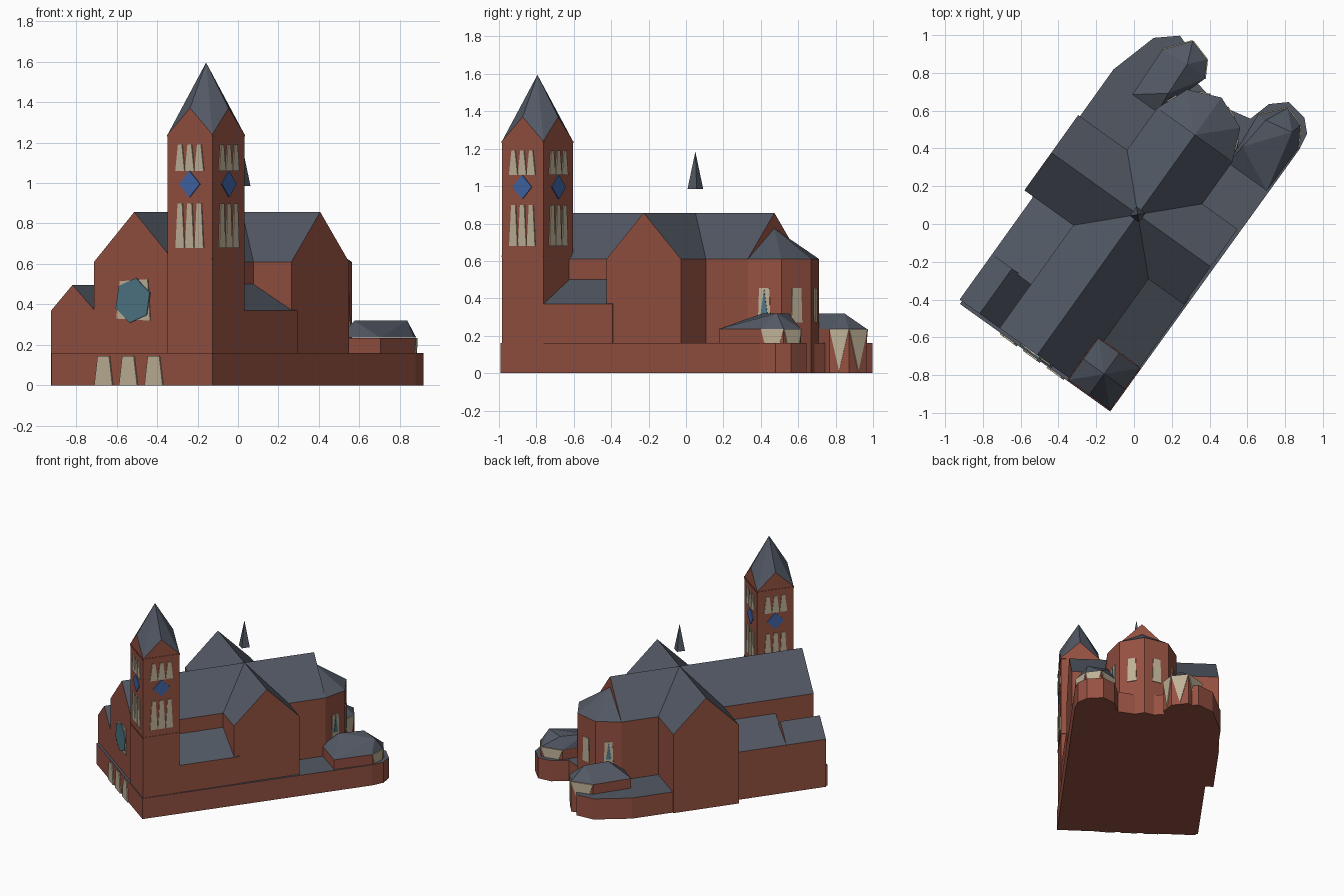
import bpy, bmesh, math
from mathutils import Vector

if "Cube" in bpy.data.objects:
    bpy.data.objects.remove(bpy.data.objects["Cube"])

# Building axes: s runs from facade to apse, t runs to the right of the nave
C, U, V = Vector((0.02, 0.05, 0)), Vector((0.582, 0.813, 0)), Vector((0.813, -0.582, 0))


def world(p):
    return C + U * p[0] + V * p[1] + Vector((0, 0, p[2]))


def material(name, rgb):
    m = bpy.data.materials.new(name)
    m.diffuse_color = (*rgb, 1)
    m.use_nodes = True
    m.node_tree.nodes["Principled BSDF"].inputs["Base Color"].default_value = m.diffuse_color
    return m


BRICK = material("brick red", (0.30, 0.082, 0.053))
SLATE = material("slate grey", (0.084, 0.098, 0.127))
STONE = material("pale stone", (0.52, 0.44, 0.31))
BLUE = material("clock blue", (0.054, 0.127, 0.376))
TEAL = material("teal glass", (0.076, 0.181, 0.231))


def finish(name, bm, mats):
    # With two materials, faces that look upward become roof
    bmesh.ops.recalc_face_normals(bm, faces=bm.faces[:])
    bm.normal_update()
    if len(mats) > 1:
        for f in bm.faces:
            f.material_index = 1 if f.normal.z > 0.2 else 0
    me = bpy.data.meshes.new(name)
    bm.to_mesh(me)
    bm.free()
    for m in mats:
        me.materials.append(m)
    ob = bpy.data.objects.new(name, me)
    bpy.context.collection.objects.link(ob)
    return ob


def solid(name, verts, faces, mats=(BRICK, SLATE)):
    bm = bmesh.new()
    vs = [bm.verts.new(world(p)) for p in verts]
    for f in faces:
        bm.faces.new([vs[i] for i in f])
    return finish(name, bm, mats)


def prism(name, pts, d, mats=(BRICK, SLATE)):
    n = len(pts)
    top = [tuple(a + b for a, b in zip(p, d)) for p in pts]
    faces = [list(range(n)), list(range(n, 2 * n))]
    faces += [[i, (i + 1) % n, (i + 1) % n + n, i + n] for i in range(n)]
    return solid(name, list(pts) + top, faces, mats)


def plate(name, centre, along, out, pts, mat, lift=0.0):
    # Thin flat panel on a wall; pts are (offset along wall, height)
    k = lift - 0.002
    base = [(centre[0] + along[0] * w + out[0] * k,
             centre[1] + along[1] * w + out[1] * k, z) for w, z in pts]
    prism(name, base, (out[0] * 0.008, out[1] * 0.008, 0), (mat,))


# Nave with choir, and the crossing transept
W, EAVE, RIDGE = 0.245, 0.61, 0.857
house = [(-W, 0), (W, 0), (W, EAVE), (0, RIDGE), (-W, EAVE)]
prism("nave", [(-0.915, t, z) for t, z in house], (1.435, 0, 0))
prism("transept", [(s, -0.563, z) for s, z in house], (0, 1.038, 0))

# Side aisles with lean-to roofs, and the gabled bay left of the facade
for name, side, s0, s1, edge in (("left_aisle", -1, -0.63, -0.2, 0.505),
                                 ("right_aisle", 1, -0.7, -0.2, 0.48)):
    prof = [(0.2, 0), (edge, 0), (edge, 0.37), (W, 0.5), (0.2, 0.5)]
    prism(name, [(s0, side * t, z) for t, z in prof], (s1 - s0, 0, 0))
prism("gabled_bay", [(-0.915, t, z) for t, z in
                     [(-0.505, 0), (-0.23, 0), (-0.23, 0.36), (-0.375, 0.497), (-0.505, 0.37)]],
      (0.295, 0, 0))

# Half-octagon apse with its roof and windows
arc = [(0.517 + W * math.cos(a), W * math.sin(a))
       for a in (math.radians(d) for d in (-90, -45, 0, 45, 90))]
ring = [(s, t, 0) for s, t in arc] + [(s, t, EAVE) for s, t in arc] + [(0.518, 0, 0.775)]
solid("apse", ring, [[0, 1, 2, 3, 4], [0, 4, 9, 10, 5]]
      + [[i, i + 1, i + 6, i + 5] for i in range(4)]
      + [[i + 5, i + 6, 10] for i in range(4)])
for i in range(4):
    (s0, t0), (s1, t1) = arc[i], arc[i + 1]
    L = math.hypot(s1 - s0, t1 - t0)
    al = ((s1 - s0) / L, (t1 - t0) / L)
    out = (al[1], -al[0])
    mid = ((s0 + s1) / 2, (t0 + t1) / 2)
    plate("apse_window", mid, al, out,
          [(-0.034, 0.27), (0.034, 0.27), (0.028, 0.455), (-0.028, 0.455)], STONE)
    if i in (0, 3):
        plate("apse_glass", mid, al, out,
              [(-0.018, 0.32), (0.018, 0.32), (0, 0.45)], TEAL, 0.004)

# Bell tower: walls rise into four gables under a folded spire
TS, TT, H = -0.79, 0.347, 0.136
corner = [(-H, -H), (-H, H), (H, H), (H, -H)]
verts = [(TS + a, TT + b, 0) for a, b in corner] + [(TS + a, TT + b, 1.24) for a, b in corner]
for i in range(4):
    (a, b), (c, d) = corner[i], corner[(i + 1) % 4]
    verts.append((TS + (a + c) / 2, TT + (b + d) / 2, 1.37))
verts.append((TS, TT, 1.595))
faces = [[0, 1, 2, 3]]
for i in range(4):
    j = (i + 1) % 4
    faces += [[i, j, j + 4, i + 8, i + 4], [i + 4, i + 8, 12], [i + 8, j + 4, 12]]
solid("bell_tower", verts, faces)

# Tower lancets, clock diamonds and string courses on each side
for out in ((-1, 0), (0, 1), (1, 0), (0, -1)):
    al = (-out[1], out[0])
    mid = (TS + out[0] * H, TT + out[1] * H)
    for w in (-0.058, 0, 0.058):
        plate("lower_lancet", mid, al, out,
              [(w - 0.027, 0.68), (w + 0.027, 0.68), (w + 0.014, 0.9), (w - 0.014, 0.9)], STONE)
        plate("upper_lancet", mid, al, out,
              [(w - 0.028, 1.06), (w + 0.028, 1.06), (w + 0.012, 1.19), (w - 0.012, 1.19)], STONE)
    plate("clock_diamond", mid, al, out,
          [(-0.063, 0.995), (0, 0.93), (0.063, 0.995), (0, 1.06)], BLUE)
    for z in (0.625, 1.235):
        plate("string_course", mid, al, out,
              [(-H, z - 0.005), (H, z - 0.005), (H, z + 0.005), (-H, z + 0.005)], BRICK, -0.002)

# Facade: rose window and three doors
front, al, out = (-0.915, 0), (0, 1), (-1, 0)
plate("rose_surround", front, al, out,
      [(-0.105, 0.33), (0.1, 0.32), (0.085, 0.525), (-0.085, 0.515)], STONE)
plate("rose_window", front, al, out,
      [(0.11 * math.cos(a) - 0.002, 0.42 + 0.112 * math.sin(a))
       for a in (math.radians(80 + 60 * k) for k in range(6))], TEAL, 0.005)
for t in (-0.17, -0.02, 0.135):
    plate("door", (-0.933, t), al, out,
          [(-0.055, 0), (0.055, 0), (0.035, 0.145), (-0.035, 0.145)], STONE, 0.002)

# Low plinth with rounded ends at the back
base = [(-0.933, -0.49), (-0.933, 0.488), (0.78, 0.495), (0.87, 0.48), (0.93, 0.42),
        (0.95, 0.304), (0.88, 0.224), (0.76, 0.19), (0.72, 0), (0.76, -0.2), (0.88, -0.31),
        (0.9, -0.37), (0.81, -0.476), (0.55, -0.552), (-0.2, -0.552), (-0.25, -0.505)]
prism("plinth", [(s, t, 0) for s, t in base], (0, 0, 0.16))

# Chapels either side of the apse: walls, pale end panels, hipped roofs
chapels = {
    "right_chapel": ([(0.5, 0.23), (0.5, 0.482), (0.78, 0.488), (0.885, 0.425),
                      (0.92, 0.317), (0.8, 0.21)],
                     [(0.616, 0.242), (0.8, 0.26), (0.83, 0.41)]),
    "left_chapel": ([(0.5, -0.23), (0.5, -0.393), (0.787, -0.403), (0.915, -0.298),
                     (0.88, -0.18), (0.79, -0.13)],
                    [(0.616, -0.242), (0.8, -0.25)])}
for name, (eaves, ridge) in chapels.items():
    prism(name, [(s, t, 0) for s, t in eaves], (0, 0, 0.235), (BRICK,))
    sign = 1 if eaves[1][1] > 0 else -1
    for (s0, t0), (s1, t1) in list(zip(eaves, eaves[1:]))[2:]:
        L = math.hypot(s1 - s0, t1 - t0)
        al = ((s1 - s0) / L, (t1 - t0) / L)
        out = (-al[1] * sign, al[0] * sign)
        if out[0] * (s0 - 0.7) + out[1] * (t0 - 0.3 * sign) < 0:
            out = (-out[0], -out[1])
        plate(name + "_panel", ((s0 + s1) / 2, (t0 + t1) / 2), al, out,
              [(-L / 2, 0.235), (L / 2, 0.235), (0, 0.01)], STONE)
    bm = bmesh.new()
    for s, t in eaves:
        bm.verts.new(world((s, t, 0.236)))
    for s, t in ridge:
        bm.verts.new(world((s, t, 0.32)))
    bmesh.ops.convex_hull(bm, input=bm.verts[:])
    finish(name + "_roof", bm, (SLATE,))

# Small spirelet above the crossing
solid("spirelet", [(-0.03, -0.03, 0.985), (0.03, -0.03, 0.985), (0.03, 0.03, 0.985),
                   (-0.03, 0.03, 0.985), (0, 0, 1.185)],
      [[0, 1, 2, 3], [0, 1, 4], [1, 2, 4], [2, 3, 4], [3, 0, 4]], (SLATE,))
